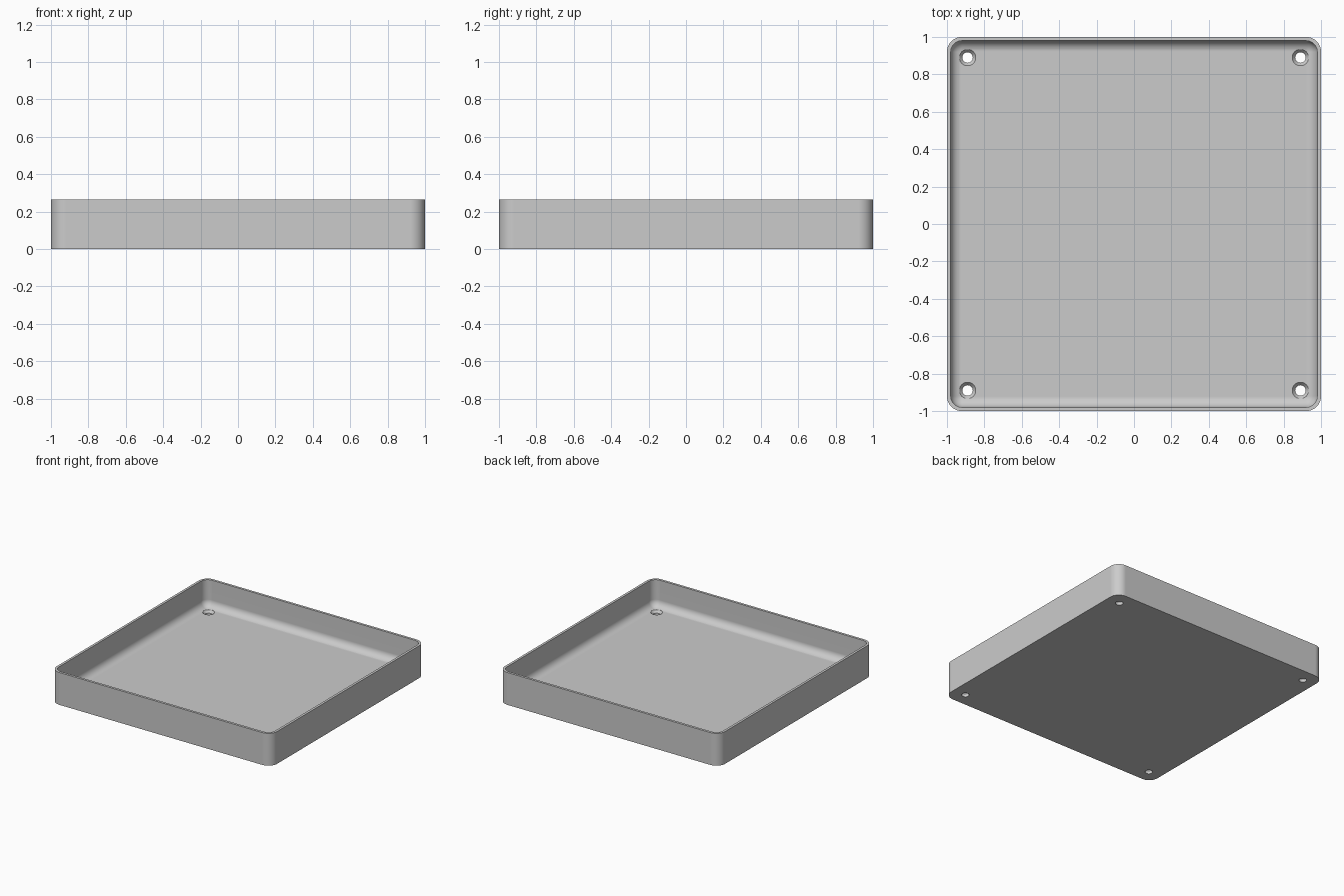
import bpy
import bmesh
from math import sin, cos, pi

HEIGHT, WALL, FLOOR = 0.265, 0.02, 0.045
CORNER, FILLET = 0.08, 0.058
HOLE_POS, HOLE_R, SINK_R, SINK_DEPTH = 0.89, 0.028, 0.044, 0.02

default = bpy.data.objects.get("Cube")
if default:
    bpy.data.objects.remove(default, do_unlink=True)

grey = bpy.data.materials.new("plain grey")
grey.use_nodes = True
colour = (0.6, 0.6, 0.6, 1)
grey.diffuse_color = colour
grey.node_tree.nodes["Principled BSDF"].inputs["Base Color"].default_value = colour


def new_object(name, bm):
    bmesh.ops.recalc_face_normals(bm, faces=bm.faces)
    mesh = bpy.data.meshes.new(name)
    bm.to_mesh(mesh)
    bm.free()
    mesh.materials.append(grey)
    obj = bpy.data.objects.new(name, mesh)
    bpy.context.collection.objects.link(obj)
    return obj


def loft(bm, rings):
    """Skin a stack of equal point rings and cap both ends."""
    loops = [[bm.verts.new(p) for p in ring] for ring in rings]
    for a, b in zip(loops, loops[1:]):
        for i in range(len(a)):
            j = (i + 1) % len(a)
            bm.faces.new((a[i], a[j], b[j], b[i]))
    bm.faces.new(loops[0])
    bm.faces.new(loops[-1])


def rounded_square(inset, z, steps=10):
    """Square outline with round corners, moved inward by inset."""
    radius, centre = CORNER - inset, 1 - CORNER
    points = []
    for k, (sx, sy) in enumerate([(1, 1), (-1, 1), (-1, -1), (1, -1)]):
        for i in range(steps + 1):
            a = (k + i / steps) * pi / 2
            points.append((sx * centre + radius * cos(a),
                           sy * centre + radius * sin(a), z))
    return points


def circle(x, y, radius, z, sides=32):
    return [(x + radius * cos(2 * pi * i / sides),
             y + radius * sin(2 * pi * i / sides), z) for i in range(sides)]


# Tray shell: outer wall, flat rim, inner wall and the fillet into the floor
profile = [(0, 0), (0, HEIGHT), (WALL, HEIGHT)]
for i in range(9):
    a = i / 8 * pi / 2
    profile.append((WALL + FILLET * (1 - cos(a)), FLOOR + FILLET * (1 - sin(a))))
bm = bmesh.new()
loft(bm, [rounded_square(*p) for p in profile])
tray = new_object("tray", bm)

# Countersunk screw holes in the four corners
bm = bmesh.new()
for x in (-HOLE_POS, HOLE_POS):
    for y in (-HOLE_POS, HOLE_POS):
        loft(bm, [circle(x, y, r, z) for r, z in (
            (HOLE_R, -0.1), (HOLE_R, FLOOR - SINK_DEPTH),
            (SINK_R, FLOOR), (SINK_R, HEIGHT))])
cutter = new_object("hole_cutter", bm)
cutter.hide_render = True

cut = tray.modifiers.new("screw holes", "BOOLEAN")
cut.operation = "DIFFERENCE"
cut.solver = "EXACT"
cut.object = cutter

bpy.ops.object.select_all(action="DESELECT")
tray.select_set(True)
bpy.context.view_layer.objects.active = tray
bpy.ops.object.modifier_apply(modifier=cut.name)
bpy.data.objects.remove(cutter, do_unlink=True)

# Smooth round parts while the large faces stay flat
bpy.ops.object.shade_smooth_by_angle(angle=pi / 6)
weighted = tray.modifiers.new("flat large faces", "WEIGHTED_NORMAL")
weighted.keep_sharp = True
